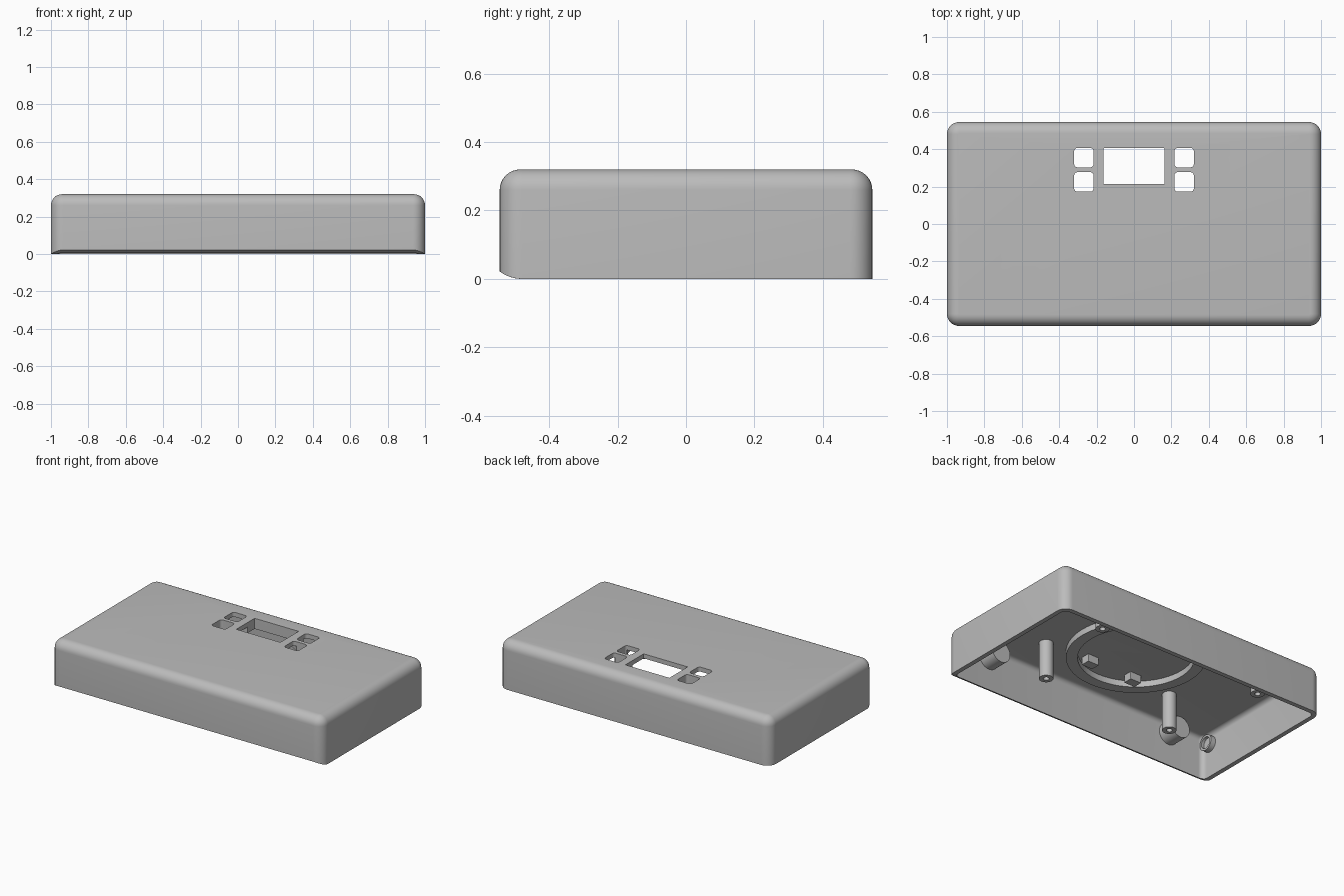
import bpy, bmesh, math
from mathutils import Matrix, Vector

cube = bpy.data.objects.get("Cube")
if cube:
    bpy.data.objects.remove(cube, do_unlink=True)

grey = bpy.data.materials.new("plain_grey")
grey.use_nodes = True
grey.diffuse_color = (0.5, 0.5, 0.5, 1)
grey.node_tree.nodes["Principled BSDF"].inputs["Base Color"].default_value = (0.5, 0.5, 0.5, 1)

HX, HY, HEIGHT = 1.0, 0.545, 0.32
WALL, RADIUS, FILLET = 0.03, 0.065, 0.06
CEILING = HEIGHT - WALL
EMBED = CEILING + 0.01


def finish(name, bm):
    bmesh.ops.recalc_face_normals(bm, faces=bm.faces)
    mesh = bpy.data.meshes.new(name)
    bm.to_mesh(mesh)
    bm.free()
    mesh.materials.append(grey)
    ob = bpy.data.objects.new(name, mesh)
    bpy.context.collection.objects.link(ob)
    return ob


def activate(ob):
    bpy.ops.object.select_all(action='DESELECT')
    ob.select_set(True)
    bpy.context.view_layer.objects.active = ob


def smooth(ob):
    activate(ob)
    bpy.ops.object.shade_smooth_by_angle(angle=math.radians(35))


def rounded_rect(hx, hy, r, steps=8):
    pts = []
    for i, (sx, sy) in enumerate(((1, 1), (-1, 1), (-1, -1), (1, -1))):
        for k in range(steps + 1):
            a = math.pi / 2 * (i + k / steps)
            pts.append((sx * (hx - r) + r * math.cos(a), sy * (hy - r) + r * math.sin(a)))
    return pts


def bridge(bm, a, b):
    n = len(a)
    for i in range(n):
        bm.faces.new((a[i], a[(i + 1) % n], b[(i + 1) % n], b[i]))


def front_relief(y):
    # curved undercut along the lower front edge
    d, r = max(0, -0.48 - y), 0.107
    return r - math.sqrt(r * r - d * d)


def make_shell():
    bm = bmesh.new()

    def wall_loop(inset, z, bottom=False):
        pts = rounded_rect(HX - inset, HY - inset, RADIUS - inset)
        return [bm.verts.new((x, y, front_relief(y) if bottom else z)) for x, y in pts]

    def skin(inset, top, fillet):
        loops = [wall_loop(inset, 0, True)]
        for k in range(9):
            a = math.pi / 2 * k / 8
            loops.append(wall_loop(inset + fillet * (1 - math.cos(a)),
                                   top - fillet * (1 - math.sin(a))))
        for a, b in zip(loops, loops[1:]):
            bridge(bm, a, b)
        bm.faces.new(loops[-1])
        return loops[0]

    bridge(bm, skin(0, HEIGHT, FILLET), skin(WALL, CEILING, FILLET - WALL))
    return finish("case_shell", bm)


def prism(name, cx, cy, hx, hy, z0, z1, r):
    bm = bmesh.new()
    pts = rounded_rect(hx, hy, r)
    low, high = ([bm.verts.new((cx + x, cy + y, z)) for x, y in pts] for z in (z0, z1))
    bridge(bm, low, high)
    bm.faces.new(low)
    bm.faces.new(high)
    return finish(name, bm)


def lathe(name, profile, location, axis=(0, 0, 1), closed=False, sides=32):
    # revolve (radius, height) points around the given axis
    bm = bmesh.new()
    rings = [[bm.verts.new((r * math.cos(2 * math.pi * i / sides),
                            r * math.sin(2 * math.pi * i / sides), h))
              for i in range(sides)] for r, h in profile]
    for a, b in zip(rings, rings[1:]):
        bridge(bm, a, b)
    if closed:
        bridge(bm, rings[-1], rings[0])
    else:
        bm.faces.new(rings[0])
        bm.faces.new(rings[-1])
    turn = Vector((0, 0, 1)).rotation_difference(Vector(axis)).to_matrix().to_4x4()
    bm.transform(Matrix.Translation(location) @ turn)
    return finish(name, bm)


shell = make_shell()

# retaining ring under the top panel
ring = lathe("retaining_ring", [(0.42, 0.25), (0.42, EMBED), (0.35, EMBED), (0.35, 0.25)],
             (0, 0.02, 0), closed=True, sides=64)

# display window and four button openings
cutters = [prism("window_cutter", 0, 0.31, 0.162, 0.096, 0.1, 0.5, 0.002)]
for sx in (-1, 1):
    for y in (0.225, 0.355):
        cutters.append(prism("button_cutter", sx * 0.268, y, 0.052, 0.052, 0.1, 0.5, 0.018))
for ob in (shell, ring):
    activate(ob)
    for cutter in cutters:
        mod = ob.modifiers.new("opening", 'BOOLEAN')
        mod.operation, mod.solver, mod.object = 'DIFFERENCE', 'EXACT', cutter
        bpy.ops.object.modifier_apply(modifier=mod.name)
    smooth(ob)
for cutter in cutters:
    bpy.data.objects.remove(cutter, do_unlink=True)

for sx, side in ((1, "left"), (-1, "right")):
    # screw posts with blind holes
    for x, y, place in ((0.48, -0.244, "front"), (0.605, 0.428, "back")):
        smooth(lathe(f"{place}_{side}_screw_post",
                     [(0.043, EMBED), (0.043, 0.044), (0.018, 0.044), (0.018, 0.15)],
                     (sx * x, y, 0)))
    # bosses on the front and side walls
    smooth(lathe(f"{side}_front_boss", [(0.07, 0), (0.07, 0.12)],
                 (sx * 0.7, -0.52, 0.218), (0, 1, 0)))
    smooth(lathe(f"{side}_wall_boss",
                 [(0.052, 0), (0.052, 0.045), (0.038, 0.045), (0.038, 0.025)],
                 (sx * 0.98, -0.45, 0.22), (-sx, 0, 0)))
    # small clips inside the ring
    prism(f"{side}_clip", sx * 0.165, -0.21, 0.04, 0.03, 0.24, EMBED, 0.002)
